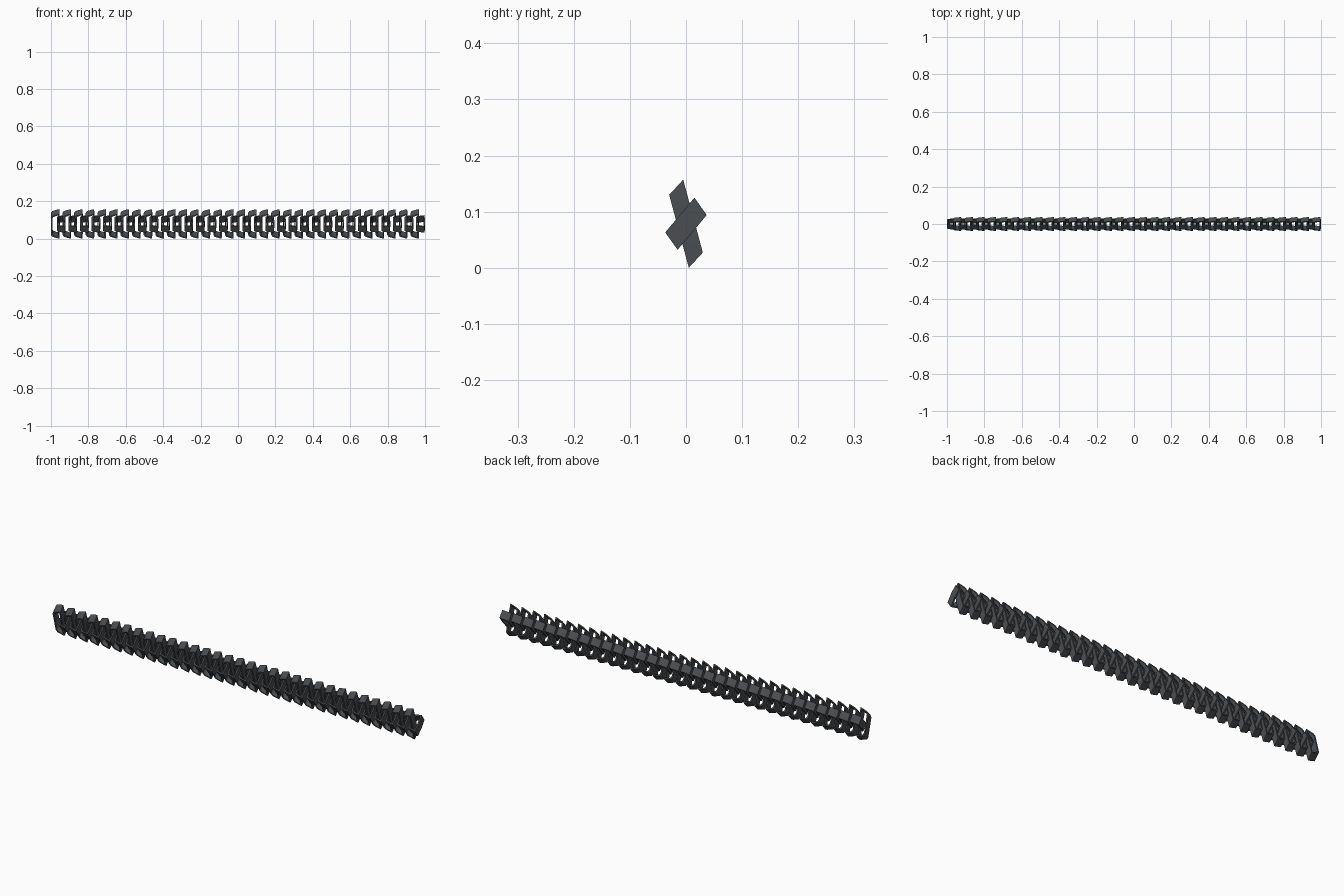
import bpy, bmesh
from mathutils import Vector

if "Cube" in bpy.data.objects:
    bpy.data.objects.remove(bpy.data.objects["Cube"])

# One dark metal colour
metal = bpy.data.materials.new("dark gunmetal")
metal.diffuse_color = (0.07, 0.076, 0.082, 1)
metal.use_nodes = True
metal.node_tree.nodes["Principled BSDF"].inputs["Base Color"].default_value = metal.diffuse_color

PAIRS = 32
LENGTH = 0.0475                              # link length along the chain
STEP = (2 - LENGTH) / (2 * PAIRS - 1)        # from one link to the next
MID_Z = 0.0785

# Link outline: (along chain, along long axis), both from -1 to 1; wider at the right
OUTER = [(1, 0), (0.9, 1), (0.5, 0.98), (-0.7, 0.85), (-1, 0.7),
         (-1, -0.7), (-0.7, -0.85), (0.5, -0.98), (0.9, -1), (1, 0)]
OUTER = OUTER[:-1]
WALL = 0.007


def band_link(name, start, long_axis, width_axis):
    """Flat band bent into a closed link, repeated along the chain."""
    la, wa = Vector((0, *long_axis)), Vector((0, *width_axis))
    half = LENGTH / 2
    sx, sl = 1 - WALL / half, 1 - WALL / la.length
    bm = bmesh.new()
    rings = []
    for kx, kl, side in ((1, 1, -1), (1, 1, 1), (sx, sl, 1), (sx, sl, -1)):
        rings.append([bm.verts.new(Vector((half * kx * x, 0, 0)) + la * kl * l + wa * side)
                      for x, l in OUTER])
    n = len(OUTER)
    for r in range(4):
        a, b = rings[r], rings[(r + 1) % 4]
        for i in range(n):
            j = (i + 1) % n
            bm.faces.new((a[i], a[j], b[j], b[i]))
    bmesh.ops.recalc_face_normals(bm, faces=bm.faces)
    me = bpy.data.meshes.new(name)
    bm.to_mesh(me)
    bm.free()
    me.materials.append(metal)
    ob = bpy.data.objects.new(name, me)
    bpy.context.collection.objects.link(ob)
    ob.location = (start + half, 0, MID_Z)
    bpy.ops.object.select_all(action='DESELECT')
    ob.select_set(True)
    bpy.context.view_layer.objects.active = ob
    bpy.ops.object.shade_smooth_by_angle(angle=0.7)
    arr = ob.modifiers.new("repeat", 'ARRAY')
    arr.count = PAIRS
    arr.use_relative_offset = False
    arr.use_constant_offset = True
    arr.constant_offset_displace = (2 * STEP, 0, 0)
    return ob


# Tall links, leaning slightly, and the shorter crossing links between them
band_link("tall_links", -1, (-0.0175, 0.065), (0.0125, 0.0135))
band_link("cross_links", -1 + STEP, (0.026, 0.031), (0.011, -0.0155))
